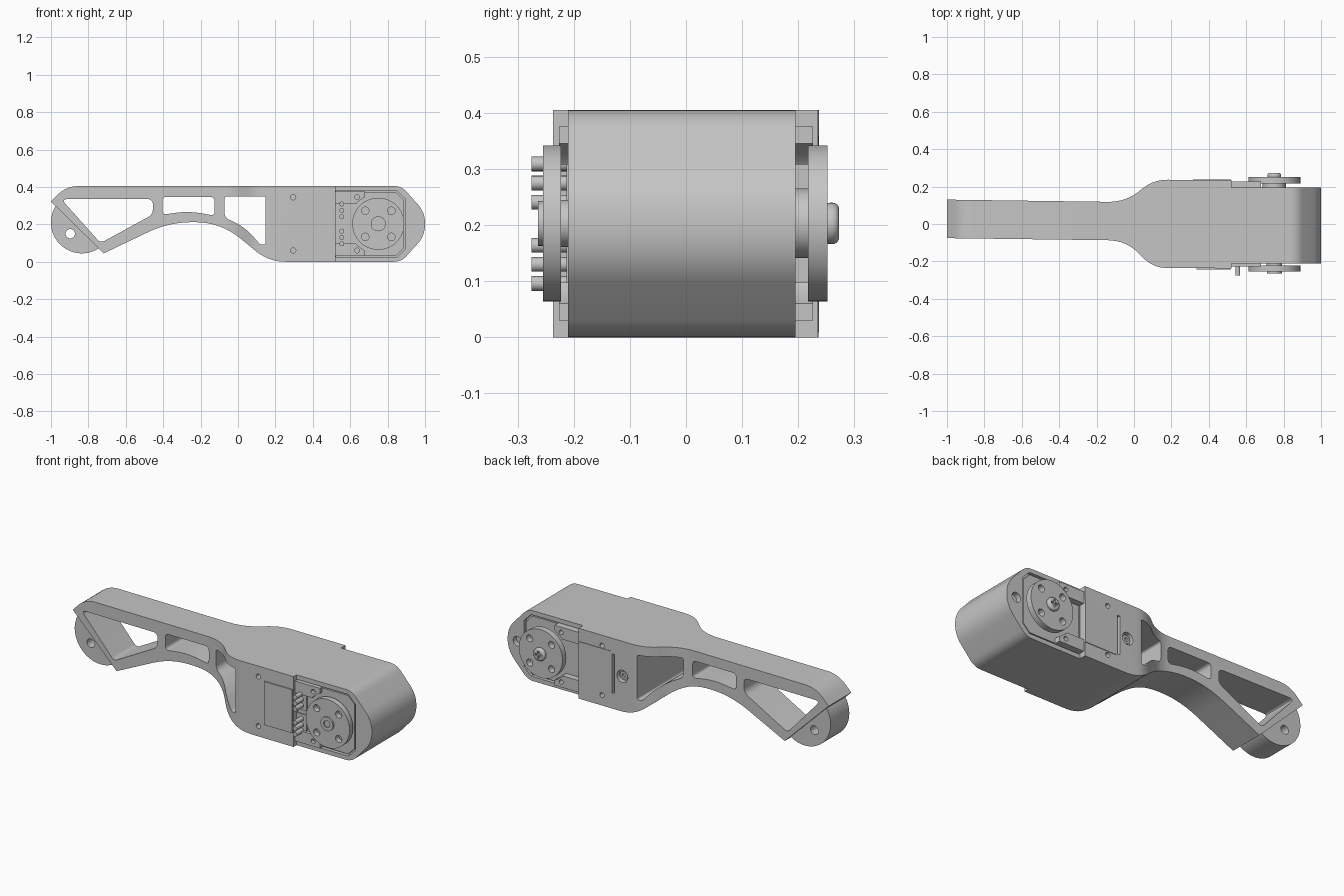
import bpy, bmesh
from math import sin, cos, pi, radians
from mathutils import Vector

if "Cube" in bpy.data.objects:
    bpy.data.objects.remove(bpy.data.objects["Cube"])

grey = bpy.data.materials.new("plain grey")
grey.use_nodes = True
COLOUR = (0.56, 0.56, 0.56, 1)
grey.diffuse_color = COLOUR
grey.node_tree.nodes["Principled BSDF"].inputs["Base Color"].default_value = COLOUR

MID = 0.203          # height of the motor axis
AXLE = 0.75          # motor axis along the length


def fillet(corners, steps=8):
    """Round each (u, v, setback) corner of a closed outline."""
    out = []
    for i, (u, v, d) in enumerate(corners):
        p = Vector((u, v))
        if d == 0:
            out.append(p)
            continue
        a = Vector(corners[i - 1][:2])
        b = Vector(corners[(i + 1) % len(corners)][:2])
        a = p + (a - p).normalized() * d
        b = p + (b - p).normalized() * d
        for k in range(steps + 1):
            t = k / steps
            out.append(a * (1 - t) ** 2 + p * 2 * t * (1 - t) + b * t * t)
    return out


def circle(x, z, r, n=32):
    return [(x + r * cos(2 * pi * k / n), z + r * sin(2 * pi * k / n)) for k in range(n)]


def rect(x0, x1, z0, z1):
    return [(x0, z0), (x1, z0), (x1, z1), (x0, z1)]


def prism(name, pts, lo, hi, axis="y"):
    """Extrude an outline along y (outline in x, z) or along z (outline in x, y)."""
    bm = bmesh.new()
    place = (lambda p, t: (p[0], t, p[1])) if axis == "y" else (lambda p, t: (p[0], p[1], t))
    ends = [[bm.verts.new(place(p, t)) for p in pts] for t in (lo, hi)]
    for e in ends:
        bm.faces.new(e)
    for i in range(len(pts)):
        bm.faces.new((ends[0][i - 1], ends[0][i], ends[1][i], ends[1][i - 1]))
    bmesh.ops.recalc_face_normals(bm, faces=bm.faces)
    me = bpy.data.meshes.new(name)
    bm.to_mesh(me)
    bm.free()
    me.materials.append(grey)
    ob = bpy.data.objects.new(name, me)
    bpy.context.collection.objects.link(ob)
    return ob


def carve(ob, tools, op="DIFFERENCE"):
    """Apply each tool to the object, then discard it."""
    for tool in tools:
        mod = ob.modifiers.new("carve", "BOOLEAN")
        mod.operation, mod.solver, mod.object = op, "EXACT", tool
        with bpy.context.temp_override(object=ob, active_object=ob, selected_objects=[ob]):
            bpy.ops.object.modifier_apply(modifier=mod.name)
        bpy.data.objects.remove(tool)
    return ob


def hole(x, z, r, lo, hi):
    return prism("cutter", circle(x, z, r, 24), lo, hi)


# Arm and motor housing: side outline trimmed by the plan outline
side = fillet([
    (-1.0, 0.322, 0), (-0.92, 0.405, 0.07), (0.873, 0.405, 0.04), (1.0, 0.265, 0.06),
    (1.0, 0.14, 0.06), (0.873, 0, 0.04), (0.165, 0, 0.09), (-0.09, 0.209, 0.13),
    (-0.365, 0.214, 0.13), (-0.718, 0.045, 0)])
plan = fillet([
    (-1.05, 0.131, 0), (-0.04, 0.117, 0.1), (0.1, 0.237, 0.08), (0.52, 0.235, 0),
    (0.52, 0.195, 0), (1.05, 0.195, 0), (1.05, -0.21, 0), (0.52, -0.21, 0),
    (0.52, -0.237, 0), (0.1, -0.235, 0.08), (-0.04, -0.088, 0.1), (-1.05, -0.075, 0)])
body = prism("arm_body", side, -0.4, 0.4)
carve(body, [prism("trim", plan, -0.1, 0.6, "z")], "INTERSECT")

# Lightening windows through the arm
windows = [
    [(-0.945, 0.335, 0.035), (-0.455, 0.335, 0.03), (-0.455, 0.253, 0.03), (-0.735, 0.1, 0.025)],
    [(-0.405, 0.347, 0.025), (-0.125, 0.347, 0.025), (-0.125, 0.246, 0.025),
     (-0.26, 0.272, 0.08), (-0.405, 0.252, 0.025)],
    [(-0.072, 0.35, 0.015), (0.147, 0.35, 0.01), (0.147, 0.092, 0.012), (0.118, 0.092, 0.012),
     (0.035, 0.19, 0.08), (-0.072, 0.235, 0.03)]]
carve(body, [prism("window", fillet(w), -0.4, 0.4) for w in windows])


# Motor recess on both sides of the housing
def octagon(x0, g):
    return [(x0, 0.025 - g), (0.85 + g / 2, 0.025 - g), (0.895 + g, 0.07 - g / 2),
            (0.895 + g, 0.335 + g / 2), (0.85 + g / 2, 0.38 + g), (x0, 0.38 + g)]


carve(body, [prism("recess", octagon(0.525, 0), -0.3, -0.19),
             prism("recess", octagon(0.525, 0), 0.175, 0.3)])

# Screw holes, cable slot and back fastener pocket
carve(body, [hole(0.295, z, 0.014, -0.3, -0.2) for z in (0.06, 0.345)])
carve(body, [hole(0.37, z, 0.014, 0.2, 0.3) for z in (0.06, 0.345)])
carve(body, [hole(0.24, MID, 0.035, 0.21, 0.3), hole(0.937, MID, 0.028, 0.165, 0.3),
             prism("slot", rect(0.29, 0.305, 0.09, 0.315), 0.215, 0.3)])
parts = [body]

# Sunk fastener in the back pocket
sunk = prism("back_fastener", circle(0.24, MID, 0.024), 0.2, 0.225)
parts.append(carve(sunk, [hole(0.24, MID, 0.011, 0.214, 0.3)]))

# Motor case inside the housing
parts.append(prism("motor_case", octagon(0.5, -0.009), -0.205, 0.19))

# Raised label plates on the sides
parts.append(prism("front_plate", rect(0.335, 0.515, 0.08, 0.33), -0.243, -0.234))
parts.append(prism("back_plate", rect(0.315, 0.518, 0.08, 0.33), 0.231, 0.239))

# Mounting pads, horns and hub parts on each side
for label, s, face in (("front", -1, 0.205), ("back", 1, 0.19)):
    def span(a, b):
        return sorted((s * a, s * b))

    for end, z0, z1 in (("lower", 0.03, 0.098), ("upper", 0.308, 0.376)):
        pad = prism(f"{label}_{end}_pad", rect(0.518, 0.68, z0, z1), *span(face - 0.02, 0.226))
        zh = 0.06 if end == "lower" else 0.346
        carve(pad, [hole(AXLE, MID, 0.16, -0.4, 0.4), hole(0.637, zh, 0.013, *span(face, 0.3))])
        parts.append(pad)

    inner, outer = (0.223, 0.255) if s < 0 else (0.217, 0.252)
    horn = prism(f"{label}_horn", circle(AXLE, MID, 0.139, 64), *span(inner, outer))
    carve(horn, [hole(AXLE + i * 0.07, MID + j * 0.07, 0.02, -0.4, 0.4)
                 for i in (-1, 1) for j in (-1, 1)])
    parts.append(horn)
    parts.append(prism(f"{label}_spacer", circle(AXLE, MID, 0.042 if s < 0 else 0.062),
                       *span(0.18, inner + 0.005)))

# Front hub ring
hub = prism("front_hub", circle(AXLE, MID, 0.04), -0.264, -0.25)
parts.append(carve(hub, [hole(AXLE, MID, 0.02, -0.4, -0.256)]))

# Back axle screw with domed head and cross recess
screw = prism("axle_screw", circle(AXLE, MID, 0.037), 0.245, 0.273)
bevel = screw.modifiers.new("dome", "BEVEL")
bevel.width, bevel.segments, bevel.angle_limit = 0.012, 4, radians(40)
with bpy.context.temp_override(object=screw, active_object=screw, selected_objects=[screw]):
    bpy.ops.object.modifier_apply(modifier=bevel.name)
carve(screw, [prism("slot", rect(AXLE - a, AXLE + a, MID - b, MID + b), 0.26, 0.3)
              for a, b in ((0.022, 0.006), (0.006, 0.022))])
parts.append(screw)

# Two connectors with three pins each
for n, z in enumerate((0.13, 0.275)):
    parts.append(prism(f"connector_{n + 1}", rect(0.525, 0.587, z - 0.06, z + 0.06), -0.213, -0.19))
    for k in (-1, 0, 1):
        parts.append(prism(f"connector_pin_{n * 3 + k + 2}",
                           circle(0.555, z + k * 0.034, 0.013, 20), -0.275, -0.2))

# Rounded end lug below the slanted foot
arc = [radians(146 + k * 158 / 32) for k in range(33)]
lug = prism("end_lug", [(-0.835 + 0.165 * cos(a), 0.21 + 0.165 * sin(a)) for a in arc], -0.058, 0.112)
parts.append(carve(lug, [hole(-0.897, 0.15, 0.025, -0.4, 0.4)]))

# Smooth curved walls, keep edges sharp
bpy.ops.object.select_all(action="DESELECT")
for ob in parts:
    ob.select_set(True)
bpy.context.view_layer.objects.active = body
bpy.ops.object.shade_smooth_by_angle(angle=radians(30))
